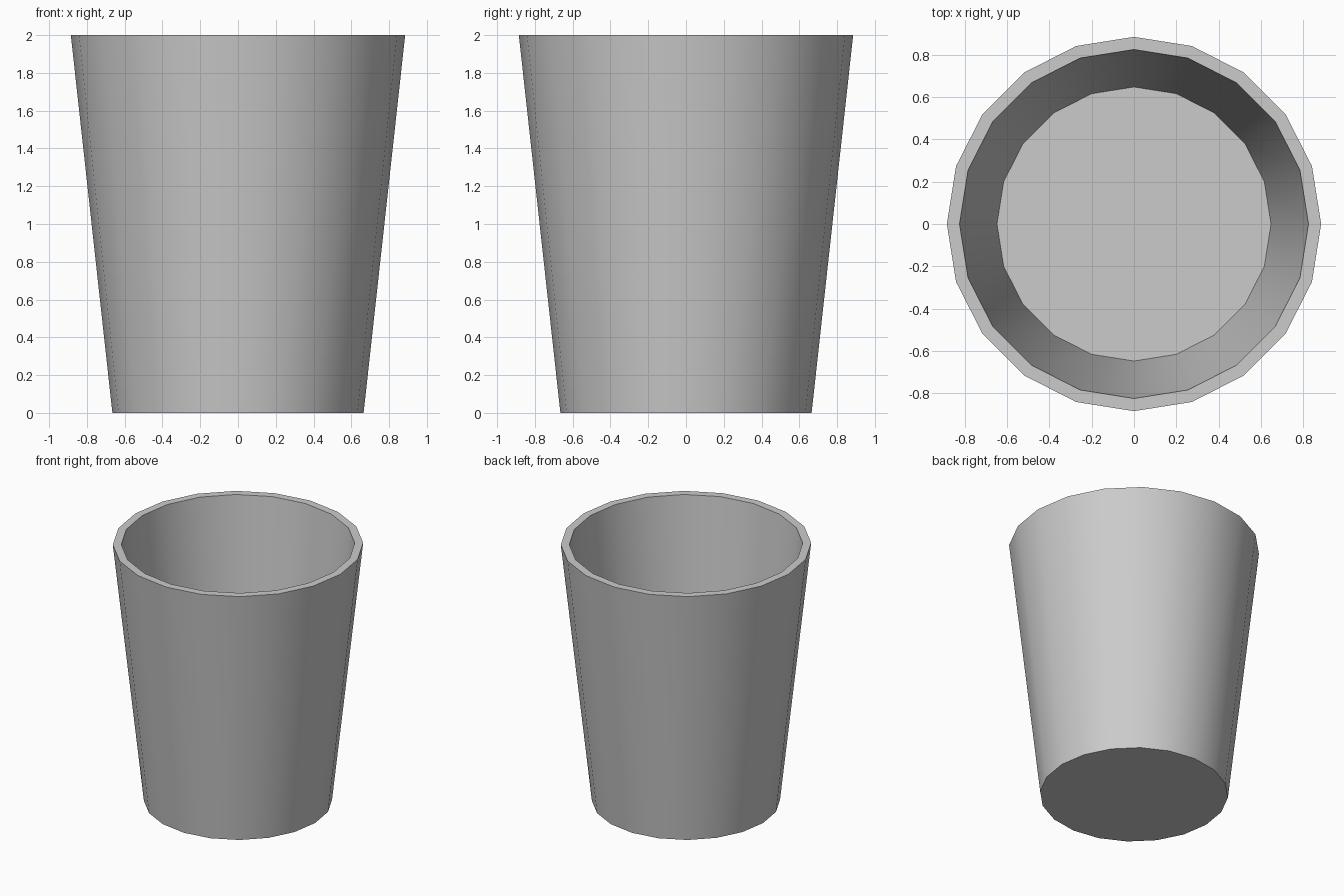
import bpy
import bmesh
from math import cos, sin, pi, radians

if "Cube" in bpy.data.objects:
    bpy.data.objects.remove(bpy.data.objects["Cube"])

SIDES = 20

# Profile of the cup: outer base, outer rim, inner rim, inner floor (radius, z)
PROFILE = [(0.665, 0.0), (0.885, 2.0), (0.825, 2.0), (0.648, 0.2)]


def ring(bm, radius, z):
    return [bm.verts.new((radius * cos(2 * pi * i / SIDES),
                          radius * sin(2 * pi * i / SIDES), z))
            for i in range(SIDES)]


bm = bmesh.new()
rings = [ring(bm, r, z) for r, z in PROFILE]

# Outer wall, rim and inner wall
for low, high in zip(rings, rings[1:]):
    for i in range(SIDES):
        j = (i + 1) % SIDES
        bm.faces.new((low[i], low[j], high[j], high[i]))

# Underside and inner floor
bm.faces.new(rings[0][::-1])
bm.faces.new(rings[-1])

mesh = bpy.data.meshes.new("cup")
bm.to_mesh(mesh)
bm.free()
cup = bpy.data.objects.new("cup", mesh)
bpy.context.collection.objects.link(cup)

# Smooth walls with crisp rim and base edges
bpy.context.view_layer.objects.active = cup
cup.select_set(True)
bpy.ops.object.shade_smooth_by_angle(angle=radians(30))
